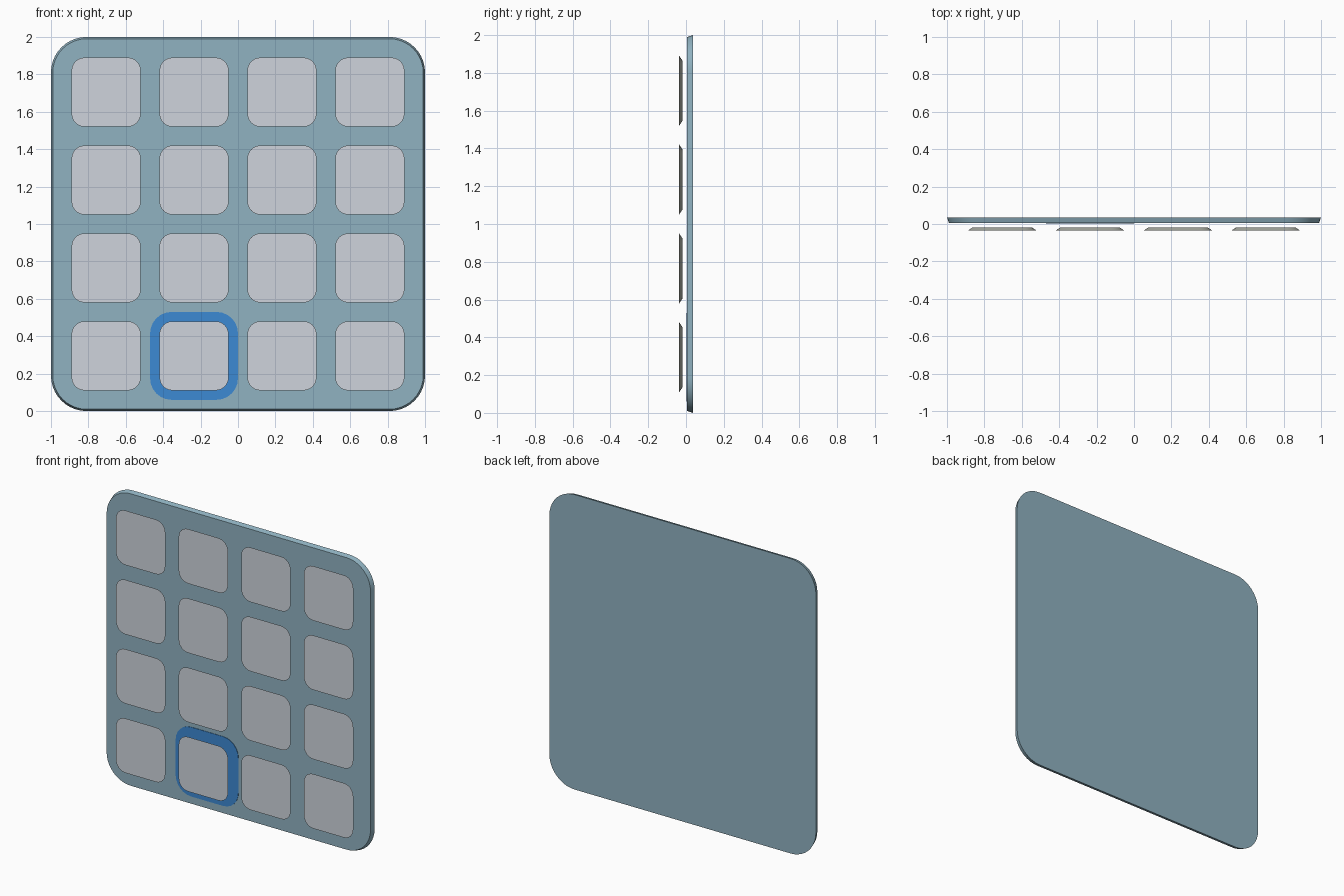
import bpy
import bmesh
from math import cos, sin, pi, radians

cube = bpy.data.objects.get("Cube")
if cube:
    bpy.data.objects.remove(cube, do_unlink=True)


def make_material(name, rgb):
    """Flat material from display colour values, converted to linear."""
    colour = [(c / 255) ** 2.2 for c in rgb] + [1]
    mat = bpy.data.materials.new(name)
    mat.use_nodes = True
    mat.diffuse_color = colour
    mat.node_tree.nodes["Principled BSDF"].inputs["Base Color"].default_value = colour
    return mat


BOARD = make_material("dusty blue", (143, 177, 192))
TILE = make_material("pale grey", (205, 211, 219))
EDGE = make_material("warm grey", (165, 168, 158))
ACCENT = make_material("bright blue", (63, 136, 210))


def rounded_square(half, radius, y, steps):
    """Points of a rounded square, anticlockwise as seen from the front."""
    points = []
    for corner in range(4):
        start = corner * pi / 2
        cx = (half - radius) * (1 if corner in (0, 3) else -1)
        cz = (half - radius) * (1 if corner in (0, 1) else -1)
        for i in range(steps + 1):
            a = start + i / steps * pi / 2
            points.append((cx + radius * cos(a), y, cz + radius * sin(a)))
    return points


def slab(name, centre, front, back, steps, materials):
    """Plate lofted between two (half size, corner radius, y) outlines."""
    bm = bmesh.new()
    f, b = [[bm.verts.new(p) for p in rounded_square(*o, steps)] for o in (front, back)]
    bm.faces.new(f)
    bm.faces.new(list(reversed(b)))
    for i in range(len(f)):
        j = (i + 1) % len(f)
        side = bm.faces.new((f[i], b[i], b[j], f[j]))
        side.material_index = len(materials) - 1
    bmesh.ops.recalc_face_normals(bm, faces=bm.faces)
    mesh = bpy.data.meshes.new(name)
    bm.to_mesh(mesh)
    bm.free()
    for mat in materials:
        mesh.materials.append(mat)
    obj = bpy.data.objects.new(name, mesh)
    obj.location = (centre[0], 0, centre[1])
    bpy.context.collection.objects.link(obj)
    bpy.ops.object.select_all(action="DESELECT")
    obj.select_set(True)
    bpy.context.view_layer.objects.active = obj
    bpy.ops.object.shade_smooth_by_angle(angle=radians(30))
    return obj


# Backing board, slightly wider at the back
slab("board", (0, 1), (0.99, 0.18, 0.006), (1.0, 0.19, 0.036), 10, [BOARD])

# Four by four grid of floating tiles, narrower at the back
PITCH = 0.47
for row in range(4):
    for col in range(4):
        centre = ((col - 1.5) * PITCH, 1 + (row - 1.5) * PITCH)
        slab(f"tile_{row + 1}_{col + 1}", centre,
             (0.185, 0.07, -0.036), (0.158, 0.05, -0.018), 6, [TILE, EDGE])

# Highlight plate behind one tile of the bottom row
slab("highlight", (-PITCH / 2, 1 - 1.5 * PITCH),
     (0.235, 0.115, 0.003), (0.235, 0.115, 0.006), 6, [ACCENT])
